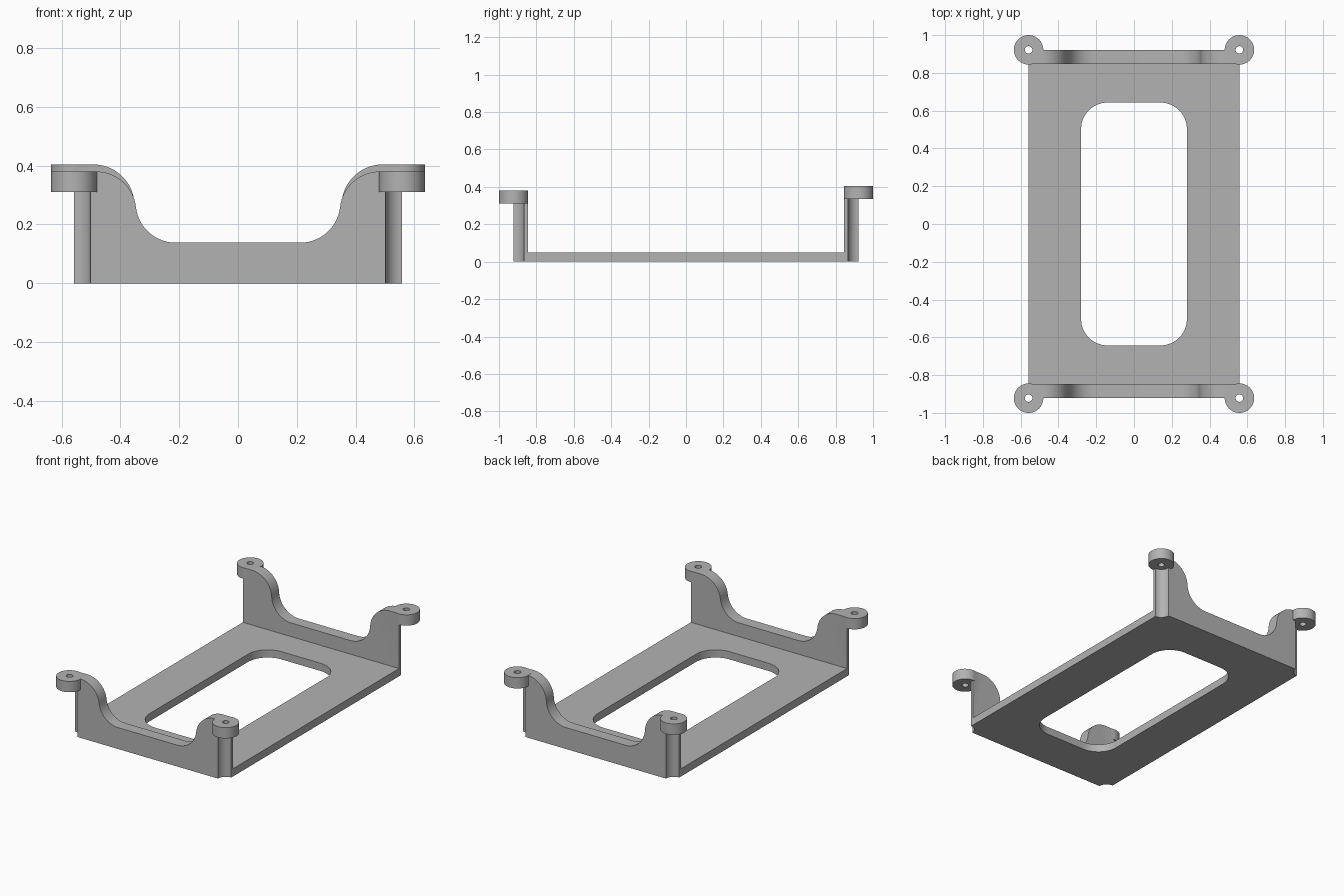
import bpy, bmesh
from math import pi, cos, sin, atan2, radians
from mathutils import Vector

cube = bpy.data.objects.get("Cube")
if cube:
    bpy.data.objects.remove(cube, do_unlink=True)

grey = bpy.data.materials.new("plain grey")
grey.use_nodes = True
COLOUR = (0.45, 0.45, 0.45, 1)
grey.diffuse_color = COLOUR
grey.node_tree.nodes["Principled BSDF"].inputs["Base Color"].default_value = COLOUR

HALF_W = 0.558      # half width, also the lug centres in x
LUG_Y = 0.922       # lug centres and outer wall faces in y
WALL_IN = 0.846     # inner wall faces
LUG_R, LUG_H = 0.078, 0.07
NOTCH_R, HOLE_R = 0.056, 0.02
SILL = 0.138        # height of the low middle of each wall


def arc(cx, cy, r, a0, a1, n=14):
    return [(cx + r * cos(a0 + (a1 - a0) * i / n),
             cy + r * sin(a0 + (a1 - a0) * i / n)) for i in range(n + 1)]


def prism(name, points, direction):
    """Extrude a closed outline of 3D points along a direction."""
    bm = bmesh.new()
    face = bm.faces.new([bm.verts.new(p) for p in points])
    ext = bmesh.ops.extrude_face_region(bm, geom=[face])
    moved = [v for v in ext["geom"] if isinstance(v, bmesh.types.BMVert)]
    bmesh.ops.translate(bm, verts=moved, vec=Vector(direction))
    bmesh.ops.recalc_face_normals(bm, faces=bm.faces)
    mesh = bpy.data.meshes.new(name)
    bm.to_mesh(mesh)
    bm.free()
    mesh.materials.append(grey)
    obj = bpy.data.objects.new(name, mesh)
    bpy.context.collection.objects.link(obj)
    return obj


def cylinder(name, x, y, r, z0, z1, n=48):
    ring = [(px, py, z0) for px, py in arc(x, y, r, 0, 2 * pi, n)[:-1]]
    return prism(name, ring, (0, 0, z1 - z0))


def combine(obj, tool, operation):
    """Apply a boolean and discard the tool."""
    mod = obj.modifiers.new(operation.lower(), "BOOLEAN")
    mod.operation, mod.solver, mod.object = operation, "EXACT", tool
    bpy.context.view_layer.update()
    bpy.ops.object.select_all(action="DESELECT")
    bpy.context.view_layer.objects.active = obj
    obj.select_set(True)
    bpy.ops.object.modifier_apply(modifier=mod.name)
    bpy.data.objects.remove(tool, do_unlink=True)


def finish(obj):
    bpy.ops.object.select_all(action="DESELECT")
    bpy.context.view_layer.objects.active = obj
    obj.select_set(True)
    bpy.ops.object.shade_smooth_by_angle(angle=radians(30))


# Base plate with a rounded window
corners = [(-HALF_W, -WALL_IN), (HALF_W, -WALL_IN), (HALF_W, WALL_IN), (-HALF_W, WALL_IN)]
plate = prism("base_plate", [(x, y, 0) for x, y in corners], (0, 0, 0.05))
win_x, win_y, win_r = 0.28, 0.643, 0.14
outline = []
for k, (sx, sy) in enumerate([(1, 1), (-1, 1), (-1, -1), (1, -1)]):
    outline += arc(sx * (win_x - win_r), sy * (win_y - win_r), win_r,
                   k * pi / 2, (k + 1) * pi / 2)
window = prism("window_cutter", [(x, y, -0.1) for x, y in outline], (0, 0, 0.3))
combine(plate, window, "DIFFERENCE")
finish(plate)


# End walls: S-curved shoulders, screw lugs, and notches below the lugs
def end_wall(name, side, top, shoulder_x):
    low_x = 0.212
    dx, dz = shoulder_x - low_x, top - SILL
    r = (dx * dx + dz * dz) / (4 * dz)
    join = atan2(dz - 2 * r, dx)
    half = arc(low_x, SILL + r, r, -pi / 2, join)
    half += arc(shoulder_x, top - r, r, join + pi, pi / 2)[1:]
    half += [(HALF_W, top), (HALF_W, 0)]
    full = half + [(-x, z) for x, z in reversed(half)]
    wall = prism(name, [(x, side * WALL_IN, z) for x, z in full],
                 (0, side * (LUG_Y - WALL_IN), 0))
    y, under = side * LUG_Y, top - LUG_H
    for x in (-HALF_W, HALF_W):
        combine(wall, cylinder("notch_cutter", x, y, NOTCH_R, -0.1, under), "DIFFERENCE")
        combine(wall, cylinder("lug", x, y, LUG_R, under, top), "UNION")
        combine(wall, cylinder("hole_cutter", x, y, HOLE_R, under - 0.1, top + 0.1, 24),
                "DIFFERENCE")
    finish(wall)


end_wall("front_wall", -1, 0.38, 0.482)
end_wall("back_wall", 1, 0.404, 0.492)
